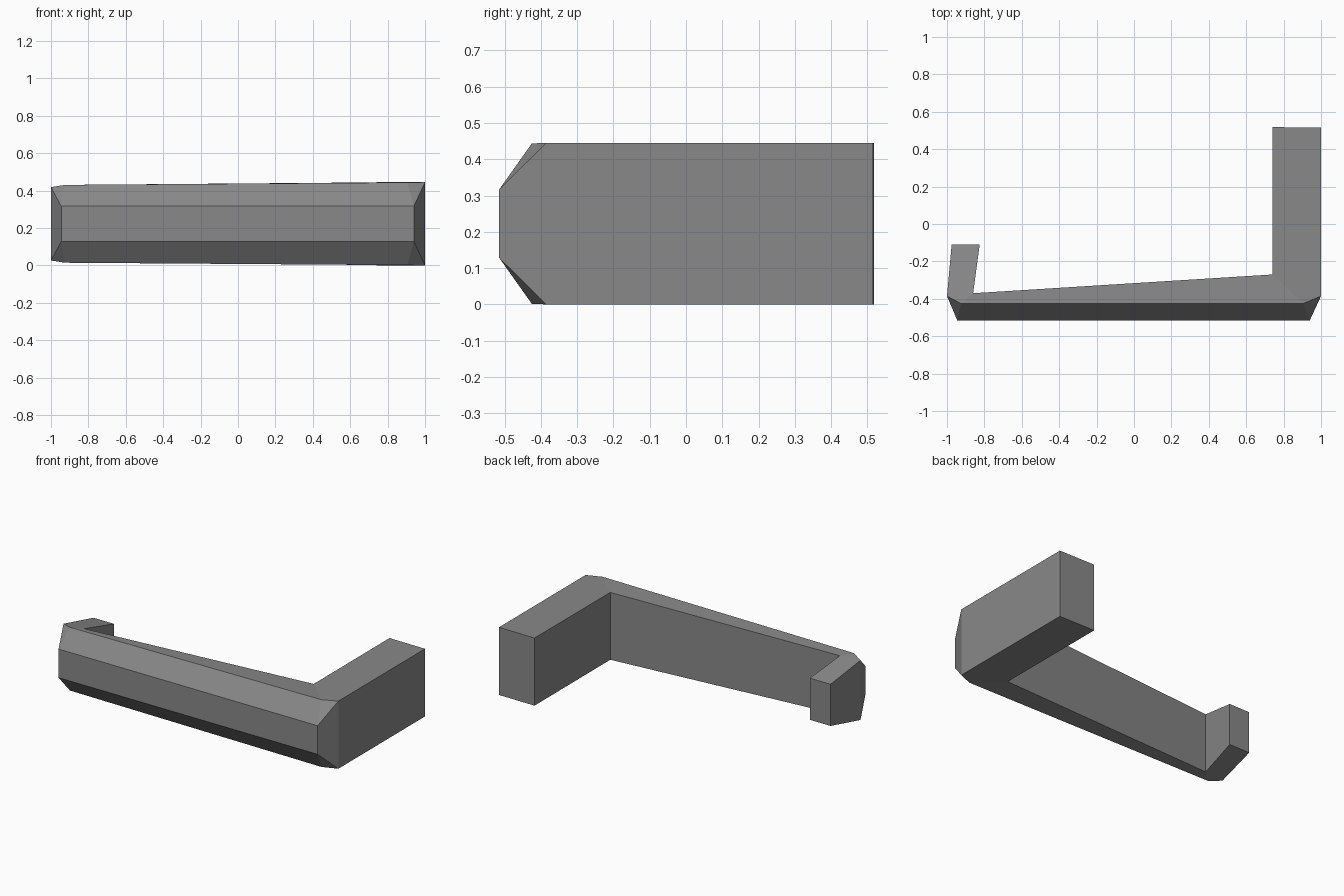
import bpy
import bmesh

if "Cube" in bpy.data.objects:
    bpy.data.objects.remove(bpy.data.objects["Cube"])

MID = 0.2225  # height of the horizontal symmetry plane

# Plan outline: x, y and half height at each corner
PLAN = {
    "front_r": (-0.925, -0.425, 0.208),
    "front_l": (0.905, -0.425, 0.221),
    "side_l": (1.0, -0.385, 0.2225),
    "arm_out": (1.0, 0.515, 0.2225),
    "arm_in": (0.74, 0.518, 0.2225),
    "inner_l": (0.74, -0.27, 0.2215),
    "inner_r": (-0.86, -0.37, 0.195),
    "hook_in": (-0.825, -0.11, 0.137),
    "hook_out": (-0.975, -0.11, 0.137),
    "side_r": (-1.0, -0.385, 0.196),
    "nose_r": (-0.945, -0.515, 0.094),
    "nose_l": (0.94, -0.515, 0.094),
}

# Faces mirrored above and below the middle plane
CAPS = [
    ("front_r", "front_l", "inner_l", "inner_r"),             # beam
    ("front_l", "side_l", "arm_out", "arm_in", "inner_l"),    # long arm
    ("front_r", "inner_r", "hook_in", "hook_out", "side_r"),  # hook
    ("nose_r", "nose_l", "front_l", "front_r"),               # long bevel
    ("nose_l", "side_l", "front_l"),                          # corner bevels
    ("nose_r", "front_r", "side_r"),
]
WALL = ["nose_r", "nose_l", "side_l", "arm_out", "arm_in", "inner_l",
        "inner_r", "hook_in", "hook_out", "side_r"]


def flat_material(name, colour):
    mat = bpy.data.materials.new(name)
    mat.use_nodes = True
    mat.diffuse_color = colour
    mat.node_tree.nodes["Principled BSDF"].inputs["Base Color"].default_value = colour
    return mat


# Bumper: mirrored caps joined by a ring of upright walls
bm = bmesh.new()
top = {k: bm.verts.new((x, y, MID + h)) for k, (x, y, h) in PLAN.items()}
low = {k: bm.verts.new((x, y, MID - h)) for k, (x, y, h) in PLAN.items()}
for cap in CAPS:
    bm.faces.new([top[k] for k in cap])
    bm.faces.new([low[k] for k in reversed(cap)])
for a, b in zip(WALL, WALL[1:] + WALL[:1]):
    bm.faces.new([low[a], low[b], top[b], top[a]])
bmesh.ops.recalc_face_normals(bm, faces=bm.faces)

mesh = bpy.data.meshes.new("bumper")
bm.to_mesh(mesh)
bm.free()
mesh.materials.append(flat_material("mid grey", (0.25, 0.25, 0.25, 1)))
bumper = bpy.data.objects.new("bumper", mesh)
bpy.context.collection.objects.link(bumper)
